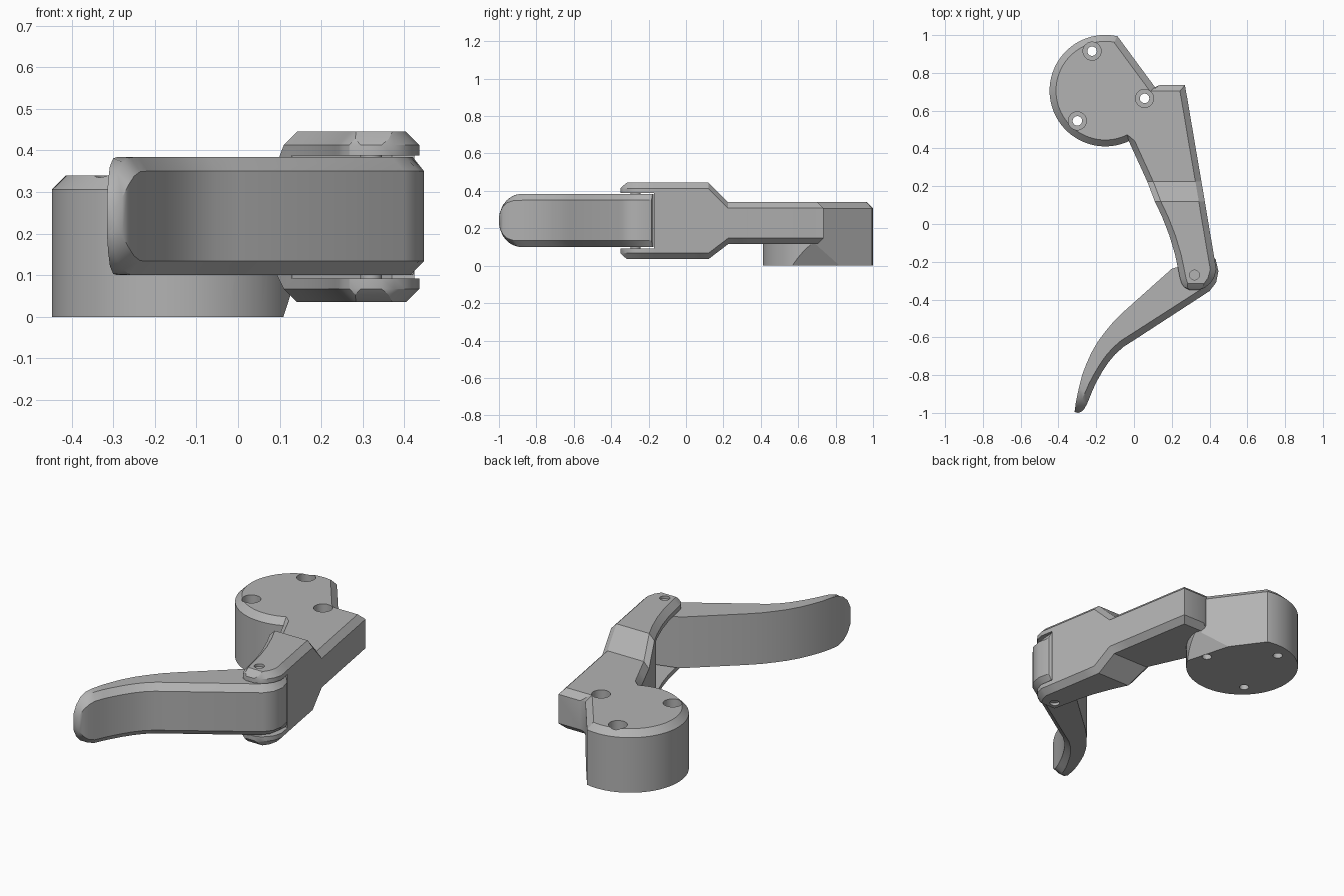
import bpy, bmesh, math
from mathutils import Vector

old = bpy.data.objects.get("Cube")
if old:
    bpy.data.objects.remove(old, do_unlink=True)

grey = bpy.data.materials.new("plain grey")
grey.use_nodes = True
grey.diffuse_color = (0.45, 0.45, 0.45, 1)
grey.node_tree.nodes["Principled BSDF"].inputs["Base Color"].default_value = (0.45, 0.45, 0.45, 1)


def make(name, bm):
    bmesh.ops.remove_doubles(bm, verts=bm.verts, dist=0.0002)
    bmesh.ops.recalc_face_normals(bm, faces=bm.faces)
    mesh = bpy.data.meshes.new(name)
    bm.to_mesh(mesh)
    bm.free()
    mesh.materials.append(grey)
    obj = bpy.data.objects.new(name, mesh)
    bpy.context.collection.objects.link(obj)
    return obj


def loft(name, rings):
    bm = bmesh.new()
    rows = [[bm.verts.new(p) for p in ring] for ring in rings]
    n = len(rows[0])
    for a, b in zip(rows, rows[1:]):
        for i in range(n):
            j = (i + 1) % n
            bm.faces.new((a[i], a[j], b[j], b[i]))
    bm.faces.new(rows[0])
    bm.faces.new(rows[-1])
    return make(name, bm)


def prism(name, outline, z0, z1):
    return loft(name, [[(x, y, z) for x, y in outline] for z in (z0, z1)])


def cylinder(name, centre, radius, z0, z1, sides=32):
    turn = [2 * math.pi * i / sides for i in range(sides)]
    return prism(name, [(centre[0] + radius * math.cos(t), centre[1] + radius * math.sin(t))
                        for t in turn], z0, z1)


def combine(obj, tool, operation):
    mod = obj.modifiers.new("combine", "BOOLEAN")
    mod.object, mod.operation, mod.solver = tool, operation, "EXACT"
    bpy.context.view_layer.objects.active = obj
    bpy.ops.object.modifier_apply(modifier=mod.name)
    bpy.data.objects.remove(tool, do_unlink=True)


def cut_plane(bm, point, normal):
    geom = bm.verts[:] + bm.edges[:] + bm.faces[:]
    cut = bmesh.ops.bisect_plane(bm, geom=geom, plane_co=point, plane_no=normal, clear_outer=True)
    edges = [e for e in cut["geom_cut"] if isinstance(e, bmesh.types.BMEdge)]
    bmesh.ops.holes_fill(bm, edges=edges)


# Round mounting base: flat chord, chamfered top rim, sloped underside
TOP = 0.34
mount = cylinder("mounting_base", (-0.152, 0.706), 0.295, 0, TOP, 96)
bm = bmesh.new()
bm.from_mesh(mount.data)
cut_plane(bm, (0.026, 0.84, 0), Vector((0.8, 0.59, 0)))
rim = [e for e in bm.edges if all(v.co.z > TOP - 0.001 for v in e.verts)]
bmesh.ops.bevel(bm, geom=rim, offset=0.034, segments=1, affect="EDGES")
cut_plane(bm, (0.04, 0.82, 0), Vector((1.93, 0.53, -1)))
bmesh.ops.recalc_face_normals(bm, faces=bm.faces)
bm.to_mesh(mount.data)
bm.free()

# Arm: chamfered sections along y (y, left x, right x, end drop)
C = 0.032
sections = [
    (-0.35, 0.295, 0.345, C), (-0.337, 0.268, 0.376, 0.018), (-0.315, 0.252, 0.403, 0),
    (-0.285, 0.243, 0.424, 0), (-0.24, 0.234, 0.436, 0), (-0.16, 0.217, 0.422, 0),
    (-0.06, 0.187, 0.405, 0), (0.04, 0.148, 0.388, 0), (0.12, 0.11, 0.375, 0),
    (0.225, 0.07, 0.357, 0), (0.33, 0.022, 0.339, 0), (0.44, -0.028, 0.32, 0),
    (0.5, -0.1, 0.31, 0), (0.66, -0.06, 0.283, 0), (0.703, 0.06, 0.275, 0),
    (0.735, 0.135, 0.27, C)]
rings = []
for y, xl, xr, drop in sections:
    lo, hi = (0.035, 0.445) if y < 0.2 else (0.115, TOP)
    i = C - drop
    half = [(xl, lo + C), (xl + i, lo + drop), (xr - i, lo + drop), (xr, lo + C)]
    other = [(xr, hi - C), (xr - i, hi - drop), (xl + i, hi - drop), (xl, hi - C)]
    rings.append([(x, y, z) for x, z in half + other])
arm = loft("forked_arm", rings)

# Fork slot and pivot hole
PIVOT = (0.32, -0.27)
slot = [(0.0, 0.08), (0.13, 0.08), (0.37, -0.17), (0.6, -0.17), (0.6, -0.6), (0.0, -0.6)]
combine(arm, prism("slot_cutter", slot, 0.092, 0.388), "DIFFERENCE")
combine(arm, cylinder("pivot_cutter", PIVOT, 0.026, -0.1, 0.6), "DIFFERENCE")
combine(arm, mount, "UNION")
arm.name = "base_and_forked_arm"

# Three counterbored screw holes
for spot in ((-0.222, 0.915), (0.056, 0.665), (-0.3, 0.546)):
    combine(arm, cylinder("bore_cutter", spot, 0.048, 0.22, 0.6), "DIFFERENCE")
    combine(arm, cylinder("screw_cutter", spot, 0.025, -0.1, 0.5), "DIFFERENCE")

# Pivot pin
pin = cylinder("pivot_pin", PIVOT, 0.026, 0.05, 0.43)

# Curved lever: paired back and front points, rounded tip
pairs = [
    ((0.412, -0.175), (0.432, -0.185)), ((0.33, -0.2), (0.447, -0.25)),
    ((0.24, -0.225), (0.435, -0.31)), ((0.2, -0.237), (0.4, -0.355)),
    ((-0.05, -0.46), (0.0, -0.615)), ((-0.105, -0.513), (-0.055, -0.65)),
    ((-0.15, -0.567), (-0.1, -0.69)), ((-0.19, -0.62), (-0.135, -0.732)),
    ((-0.225, -0.68), (-0.168, -0.782)), ((-0.252, -0.74), (-0.195, -0.83)),
    ((-0.275, -0.8), (-0.217, -0.875)), ((-0.29, -0.86), (-0.235, -0.92)),
    ((-0.3, -0.905), (-0.25, -0.955)), ((-0.308, -0.945), (-0.264, -0.98)),
    ((-0.312, -0.975), (-0.278, -0.993)), ((-0.315, -0.995), (-0.295, -1.0))]


def height(y):
    past = min(max(0, -0.88 - y) / 0.121, 1)
    return 0.142 * math.sqrt(1 - past * past)


rings = []
for back, front in pairs:
    b, f = Vector(back), Vector(front)
    d = b - f
    inner = f + d.normalized() * min(0.036, d.length * 0.6)
    hb, hi = height(b.y), height(inner.y)
    hf = min(height(f.y), max(hi - 0.034, hi * 0.6))
    side = [(b, hb), (inner, hi), (f, hf)]
    ring = [(p.x, p.y, 0.242 + h) for p, h in side]
    ring += [(p.x, p.y, 0.242 - h) for p, h in reversed(side)]
    rings.append(ring)
lever = loft("curved_lever", rings)

# Smooth shading with crisp edges
for obj in (arm, pin, lever):
    bpy.ops.object.select_all(action="DESELECT")
    obj.select_set(True)
    bpy.context.view_layer.objects.active = obj
    bpy.ops.object.shade_smooth_by_angle(angle=math.radians(28))
